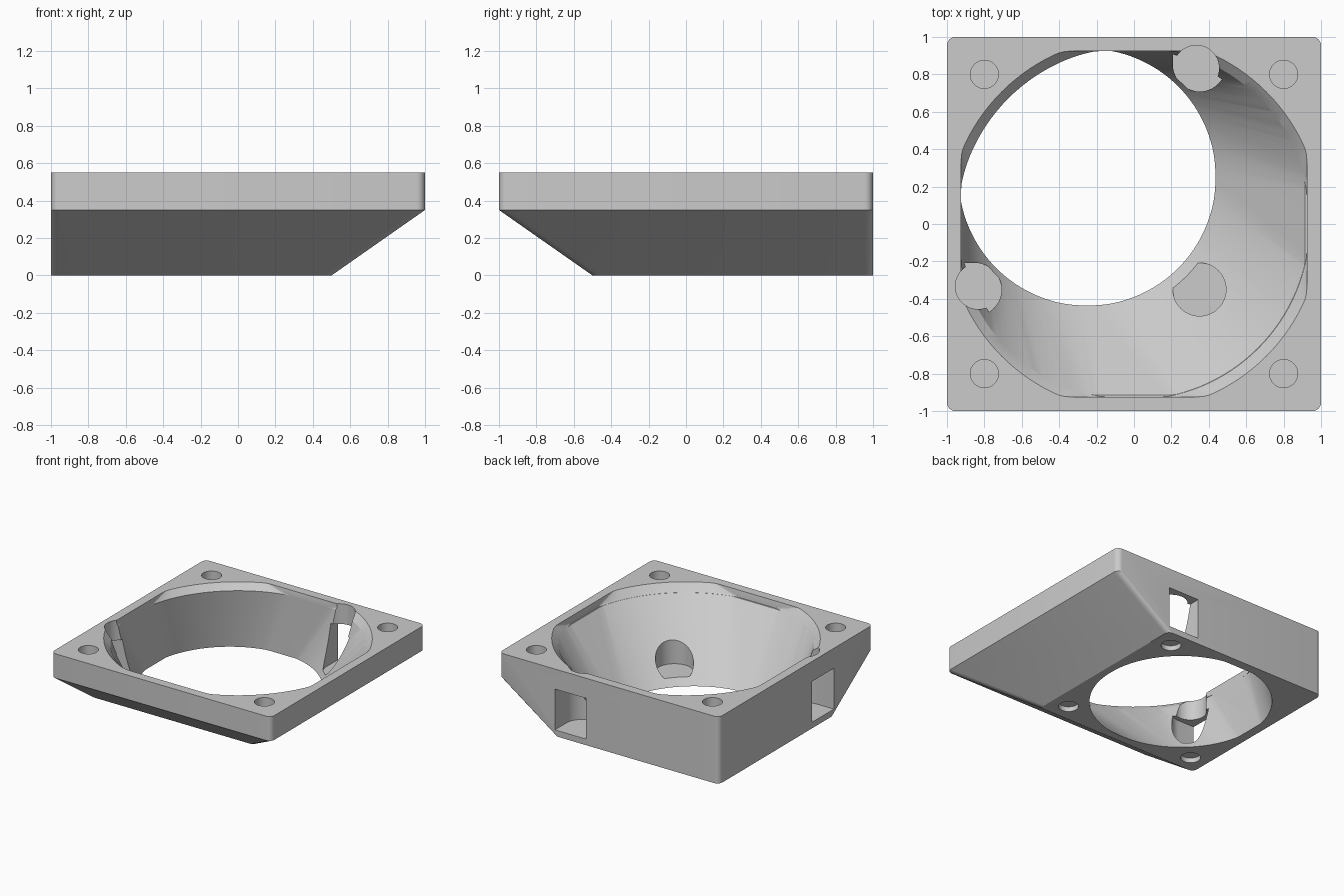
import bpy, bmesh, math

HEIGHT, FLANGE_Z, FLOOR_Z = 0.55, 0.35, 0.05
CLIP = 0.925            # flat sides of the duct
SMALL = (-0.25, 0.25)   # centre of the small opening

old = bpy.data.objects.get("Cube")
if old:
    bpy.data.objects.remove(old, do_unlink=True)

grey = bpy.data.materials.new("light grey plastic")
grey.use_nodes = True
grey.diffuse_color = (0.6, 0.6, 0.6, 1)
grey.node_tree.nodes["Principled BSDF"].inputs["Base Color"].default_value = (0.6, 0.6, 0.6, 1)


def circle(cx, cy, r, z, n=48, clip=9.0):
    """Ring of points, optionally clipped by a centred square."""
    lim = lambda v: max(-clip, min(clip, v))
    ring = []
    for i in range(n):
        a = math.tau * i / n
        ring.append((lim(cx + r * math.cos(a)), lim(cy + r * math.sin(a)), z))
    return ring


def rounded_square(cx, cy, half, z, r=0.045, n=6):
    pts = []
    for corner in range(4):
        mid = math.radians(45 + 90 * corner)
        px = cx + math.copysign(half - r, math.cos(mid))
        py = cy + math.copysign(half - r, math.sin(mid))
        for i in range(n + 1):
            a = math.radians(90 * corner + 90 * i / n)
            pts.append((px + r * math.cos(a), py + r * math.sin(a), z))
    return pts


def hull(name, points):
    """Solid wrapped tightly around the points."""
    bm = bmesh.new()
    for p in points:
        bm.verts.new(p)
    bmesh.ops.remove_doubles(bm, verts=bm.verts, dist=1e-5)
    bmesh.ops.convex_hull(bm, input=bm.verts)
    loose = [v for v in bm.verts if not v.link_faces]
    bmesh.ops.delete(bm, geom=loose, context='VERTS')
    bmesh.ops.dissolve_limit(bm, angle_limit=0.002, verts=bm.verts, edges=bm.edges)
    bmesh.ops.recalc_face_normals(bm, faces=bm.faces)
    mesh = bpy.data.meshes.new(name)
    bm.to_mesh(mesh)
    bm.free()
    mesh.materials.append(grey)
    obj = bpy.data.objects.new(name, mesh)
    bpy.context.collection.objects.link(obj)
    return obj


def bore(name, x, y, r, z0, z1):
    return hull(name, circle(x, y, r, z0) + circle(x, y, r, z1))


def slot(name, x0, x1, y0, y1, z0, z1):
    return hull(name, [(x, y, z) for x in (x0, x1) for y in (y0, y1) for z in (z0, z1)])


# Outer body: small square base blending into the large flange
body = hull("fan_adapter_body",
            rounded_square(*SMALL, 0.75, 0)
            + rounded_square(0, 0, 1, FLANGE_Z)
            + rounded_square(0, 0, 1, HEIGHT))

# Duct through the body, from small offset circle to large circle, with a rim chamfer
t = -0.1
duct_top = circle(0, 0, 0.95, 0.5, 128, CLIP)
duct_low = circle(SMALL[0] * (1 - t), SMALL[1] * (1 - t),
                  0.6875 + t * 0.2625, 0.5 * t, 128, CLIP)
cutters = [
    hull("duct_cutter", duct_low + duct_top),
    hull("rim_cutter", circle(0, 0, 0.94, 0.49, 128, CLIP)
         + circle(0, 0, 1.02, 0.57, 128, CLIP)),
]

# Screw holes in the flange
for sx in (-1, 1):
    for sy in (-1, 1):
        cutters.append(bore("flange_hole_cutter", 0.8 * sx, 0.8 * sy, 0.075, FLANGE_Z, 0.7))

# Screw pockets above the base, with blind holes below
R = 0.142
for x, y in ((0.35, 0.85), (-0.85, -0.35), (0.35, -0.35)):
    cutters.append(bore("pocket_cutter", x, y, R, FLOOR_Z, 0.385))
    cutters.append(bore("base_hole_cutter", x, y, 0.075, -0.1, 0.04))

# Side windows and narrower driver holes through the flange
cutters += [
    slot("back_window_cutter", 0.35 - R, 0.35 + R, 0.85, 1.1, FLOOR_Z, 0.385),
    slot("side_window_cutter", -1.1, -0.85, -0.35 - R, -0.35 + R, FLOOR_Z, 0.385),
    bore("back_driver_cutter", 0.333, 0.833, 0.122, 0.2, 0.7),
    bore("side_driver_cutter", -0.833, -0.333, 0.122, 0.2, 0.7),
]

# Cut everything out of the body
for cutter in cutters:
    cutter.hide_render = True
    mod = body.modifiers.new(cutter.name, 'BOOLEAN')
    mod.operation = 'DIFFERENCE'
    mod.solver = 'EXACT'
    mod.object = cutter

bpy.context.view_layer.update()
graph = bpy.context.evaluated_depsgraph_get()
result = bpy.data.meshes.new_from_object(body.evaluated_get(graph))
body.modifiers.clear()
body.data = result
for cutter in cutters:
    bpy.data.objects.remove(cutter, do_unlink=True)

# Smooth the curved walls, keep real edges sharp
bpy.ops.object.select_all(action='DESELECT')
body.select_set(True)
bpy.context.view_layer.objects.active = body
bpy.ops.object.shade_smooth_by_angle(angle=math.radians(20))
